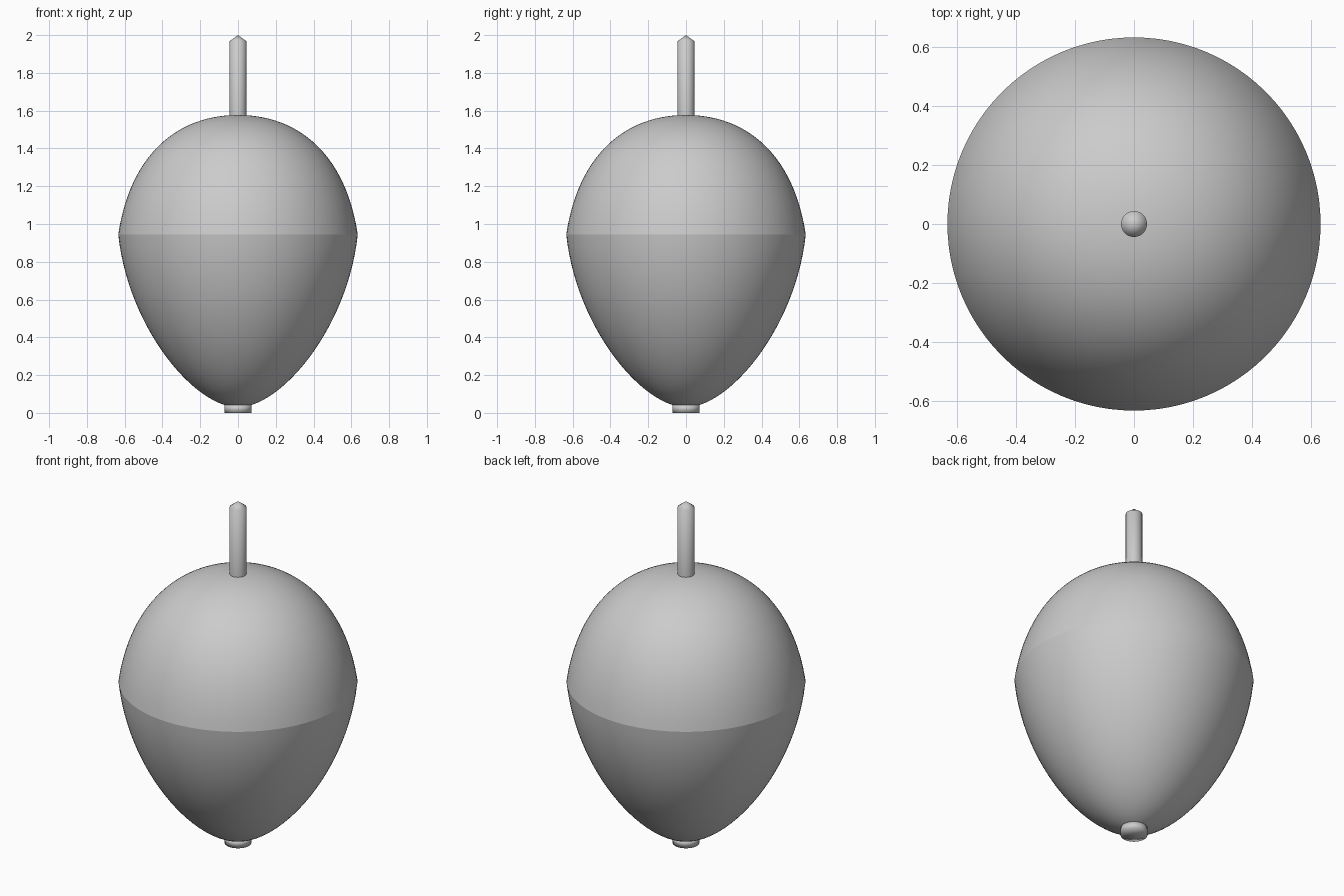
import bpy, bmesh, math

if "Cube" in bpy.data.objects:
    bpy.data.objects.remove(bpy.data.objects["Cube"])

SEG = 96

def bezier(p0, p1, p2, p3, n):
    pts = []
    for i in range(n + 1):
        t = i / n
        w = ((1-t)**3, 3*t*(1-t)**2, 3*t*t*(1-t), t**3)
        pts.append(tuple(sum(k * p[a] for k, p in zip(w, (p0, p1, p2, p3))) for a in (0, 1)))
    return pts

def lathe(name, profile, angle=30):
    """Spin an (r, z) profile, starting and ending on the axis, around z."""
    bm = bmesh.new()
    vs = [bm.verts.new((r, 0, z)) for r, z in profile]
    es = [bm.edges.new(p) for p in zip(vs, vs[1:])]
    bmesh.ops.spin(bm, geom=vs + es, cent=(0, 0, 0), axis=(0, 0, 1),
                   angle=2 * math.pi, steps=SEG, use_duplicate=False)
    bmesh.ops.remove_doubles(bm, verts=bm.verts, dist=1e-5)
    bmesh.ops.recalc_face_normals(bm, faces=bm.faces)
    me = bpy.data.meshes.new(name)
    bm.to_mesh(me)
    bm.free()
    ob = bpy.data.objects.new(name, me)
    bpy.context.collection.objects.link(ob)
    bpy.ops.object.select_all(action='DESELECT')
    ob.select_set(True)
    bpy.context.view_layer.objects.active = ob
    bpy.ops.object.shade_smooth_by_angle(angle=math.radians(angle))
    return ob

# Egg-shaped body with a crease at its widest line
lower = bezier((0, .03), (.23, .03), (.582, .45), (.634, .945), 28)
upper = bezier((.634, .945), (.57, 1.37), (.32, 1.577), (0, 1.577), 28)
lathe("body", lower + upper[1:], 15)

# Short round foot, softly shaded
lathe("foot", [(0, 0), (.071, 0), (.071, .045), (0, .045)], 120)

# Spindle with a pointed tip, softly shaded
lathe("spindle", [(0, 1.56), (.044, 1.56), (.044, 1.968), (0, 2.0)], 80)
